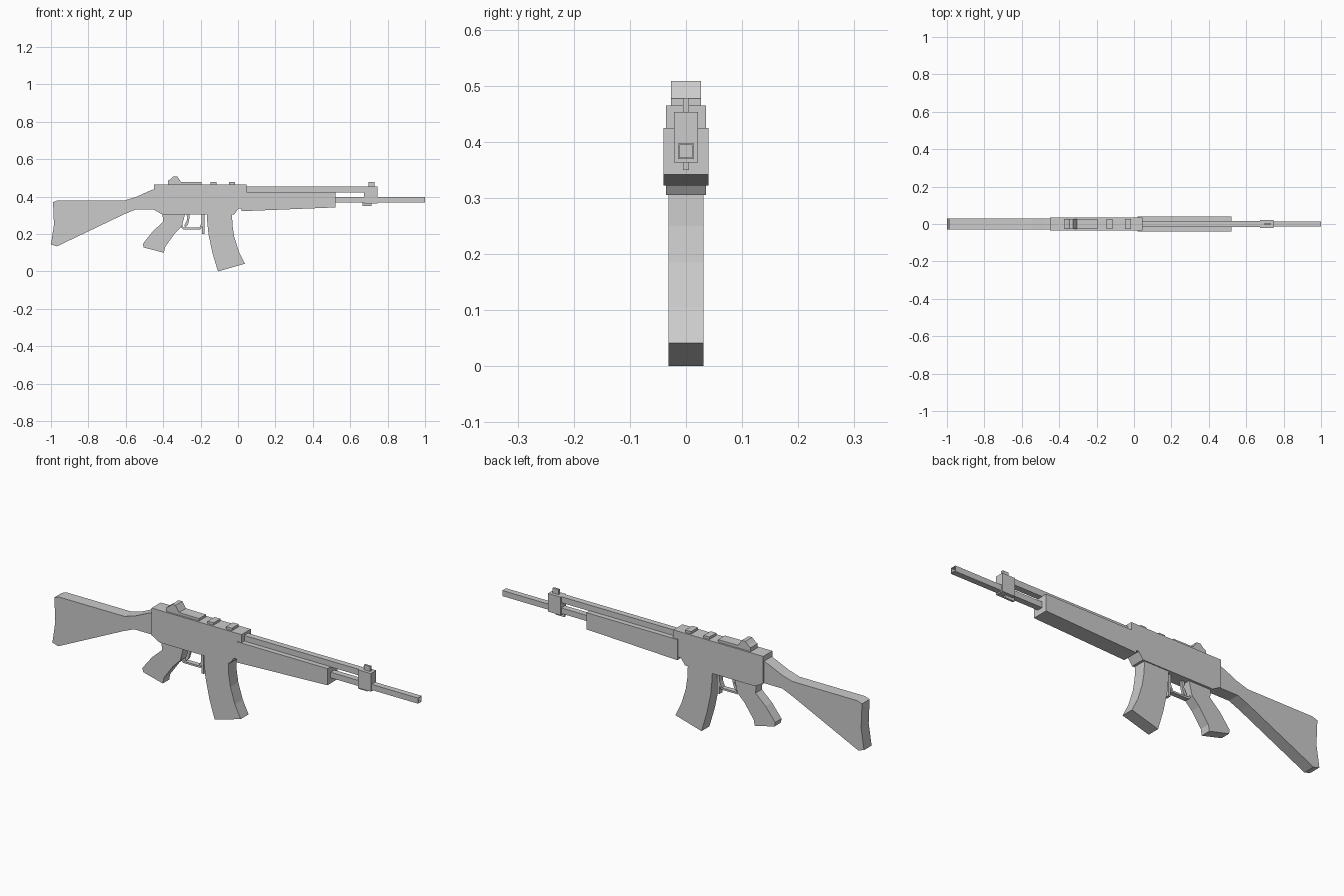
import bpy, bmesh

if "Cube" in bpy.data.objects:
    bpy.data.objects.remove(bpy.data.objects["Cube"])


def prism(name, profile, half_width):
    """Extrude an XZ outline symmetrically along Y."""
    bm = bmesh.new()
    face = bm.faces.new([bm.verts.new((x, -half_width, z)) for x, z in profile])
    res = bmesh.ops.extrude_face_region(bm, geom=[face])
    verts = [v for v in res["geom"] if isinstance(v, bmesh.types.BMVert)]
    bmesh.ops.translate(bm, verts=verts, vec=(0, 2 * half_width, 0))
    bmesh.ops.recalc_face_normals(bm, faces=bm.faces)
    mesh = bpy.data.meshes.new(name)
    bm.to_mesh(mesh)
    bm.free()
    obj = bpy.data.objects.new(name, mesh)
    bpy.context.collection.objects.link(obj)
    return obj


def box(name, x0, x1, z0, z1, half_width):
    return prism(name, [(x0, z0), (x1, z0), (x1, z1), (x0, z1)], half_width)


# Shoulder stock with concave butt
prism("stock", [(-1.0, .144), (-.968, .134), (-.61, .305), (-.55, .33), (-.45, .33),
                (-.45, .439), (-.475, .43), (-.545, .398), (-.604, .38),
                (-.963, .38), (-.989, .371), (-.984, .25)], .03)

# Receiver with stepped front underside
prism("receiver", [(-.45, .33), (-.406, .305), (-.02, .305), (.003, .337), (.045, .337),
                   (.045, .465), (-.45, .465)], .036)

# Handguard and gas tube
prism("handguard", [(.02, .322), (.52, .342), (.52, .425), (.02, .425)], .04)
box("gas_tube", .03, .69, .423, .453, .015)

# Barrel with recessed square muzzle
barrel = box("barrel", .5, 1.0, .369, .397, .0145)
bm = bmesh.new()
bm.from_mesh(barrel.data)
muzzle = [f for f in bm.faces if f.calc_center_median().x > .99]
bmesh.ops.inset_region(bm, faces=muzzle, thickness=.004)
res = bmesh.ops.extrude_face_region(bm, geom=muzzle)
bmesh.ops.translate(bm, vec=(-.04, 0, 0),
                    verts=[v for v in res["geom"] if isinstance(v, bmesh.types.BMVert)])
bmesh.ops.delete(bm, geom=muzzle, context='FACES')
bmesh.ops.recalc_face_normals(bm, faces=bm.faces)
bm.to_mesh(barrel.data)
bm.free()

# Front sight
box("front_sight_block", .675, .745, .363, .453, .021)
box("front_sight_post", .697, .73, .445, .478, .005)
box("front_sight_lug", .665, .715, .35, .375, .005)

# Rear sight and top ribs
prism("rear_sight", [(-.375, .46), (-.195, .46), (-.195, .477), (-.305, .478), (-.325, .508),
                     (-.345, .508), (-.362, .492), (-.375, .485)], .027)
for i, x in enumerate((-.148, -.047)):
    box(f"top_rib_{i + 1}", x, x + .032, .46, .477, .027)

# Curved magazine
prism("magazine", [(-.167, .32), (-.165, .27), (-.158, .2), (-.137, .1), (-.107, 0),
                   (.037, .041), (.005, .105), (-.02, .185), (-.03, .25), (-.032, .32)], .031)

# Pistol grip
prism("grip", [(-.405, .32), (-.4, .265), (-.455, .215), (-.508, .148), (-.505, .128),
               (-.396, .1), (-.39, .13), (-.34, .2), (-.3, .24), (-.28, .32)], .025)

# Trigger guard, trigger and magazine release
prism("trigger_guard", [(-.305, .31), (-.305, .237), (-.293, .225), (-.2, .225), (-.185, .26),
                        (-.185, .31), (-.194, .31), (-.194, .262), (-.206, .234),
                        (-.289, .234), (-.296, .241), (-.296, .31)], .012)
prism("trigger", [(-.275, .31), (-.272, .275), (-.288, .245), (-.281, .236),
                  (-.268, .25), (-.261, .275), (-.258, .31)], .006)
box("magazine_release", -.192, -.18, .2, .31, .012)
